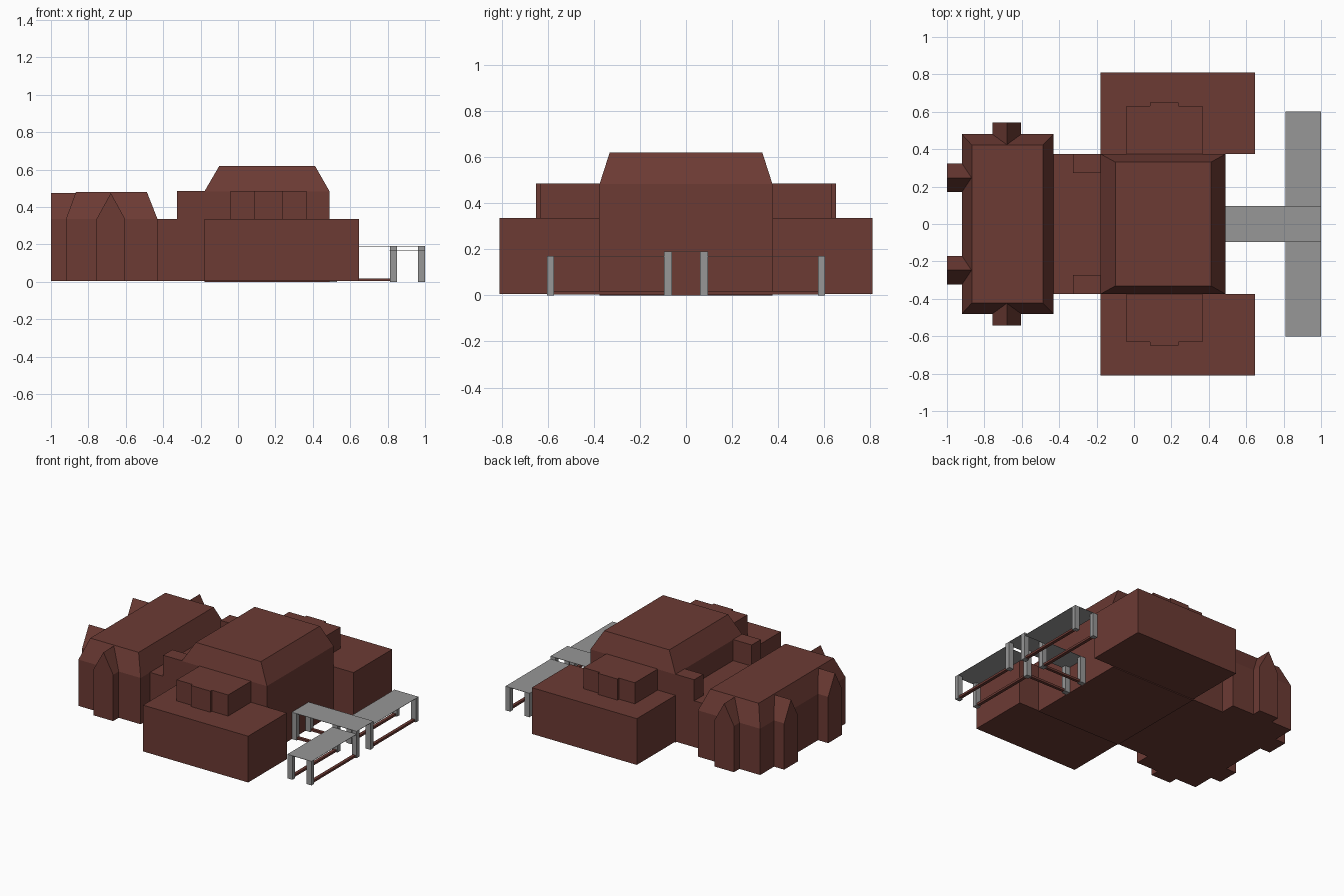
import bpy, bmesh
from mathutils import Matrix

if "Cube" in bpy.data.objects:
    bpy.data.objects.remove(bpy.data.objects["Cube"])

def material(name, rgb):
    m = bpy.data.materials.new(name)
    m.diffuse_color = (*rgb, 1)
    m.use_nodes = True
    m.node_tree.nodes["Principled BSDF"].inputs["Base Color"].default_value = m.diffuse_color
    return m

BRICK = material("brick red", (0.150, 0.043, 0.034))
GREY = material("canopy grey", (0.31, 0.31, 0.31))

def finish(name, bm, mat):
    bmesh.ops.recalc_face_normals(bm, faces=bm.faces)
    me = bpy.data.meshes.new(name)
    bm.to_mesh(me)
    bm.free()
    me.materials.append(mat)
    ob = bpy.data.objects.new(name, me)
    bpy.context.collection.objects.link(ob)
    return ob

def box(name, x, y, z, mat=BRICK):
    bm = bmesh.new()
    bmesh.ops.create_cube(bm, size=1)
    for v in bm.verts:
        v.co = [r[0] if c < 0 else r[1] for c, r in zip(v.co, (x, y, z))]
    return finish(name, bm, mat)

def hip_block(name, x, y, z0, eave, top, tx, ty):
    """Walls rising to an eave, then sloping in to a flat top."""
    bm = bmesh.new()
    rings = [[bm.verts.new((r[0][i], r[1][j], z)) for i, j in ((0, 0), (1, 0), (1, 1), (0, 1))]
             for r, z in (((x, y), z0), ((x, y), eave), ((tx, ty), top))]
    for a, b in zip(rings, rings[1:]):
        for i in range(4):
            k = (i + 1) % 4
            bm.faces.new((a[i], a[k], b[k], b[i]))
    bm.faces.new(rings[0])
    bm.faces.new(rings[-1])
    return finish(name, bm, BRICK)

def gable_bay(name, centre, depth, matrix):
    """Pentagon profile in local XZ, pushed along local +Y."""
    bm = bmesh.new()
    w = 0.077
    pts = [(-w, BASE), (w, BASE), (w, 0.335), (0, 0.475), (-w, 0.335)]
    f = bm.faces.new([bm.verts.new((centre + px, depth[0], pz)) for px, pz in pts])
    ext = bmesh.ops.extrude_face_region(bm, geom=[f])
    bmesh.ops.translate(bm, vec=(0, depth[1] - depth[0], 0),
                        verts=[g for g in ext["geom"] if isinstance(g, bmesh.types.BMVert)])
    bmesh.ops.transform(bm, matrix=matrix, verts=bm.verts)
    return finish(name, bm, BRICK)

def span(s, a, b):
    return tuple(sorted((s * a, s * b)))

BASE = 0.006

# Main masses
hip_block("entrance_hall", (-0.92, -0.43), (-0.48, 0.48), BASE, 0.335, 0.48,
          (-0.867, -0.487), (-0.422, 0.422))
hip_block("central_hall", (-0.18, 0.49), (-0.375, 0.375), 0, 0.483, 0.62,
          (-0.10, 0.412), (-0.331, 0.331))
box("connector", (-0.43, -0.18), (-0.375, 0.375), (BASE, 0.335))

# Gabled bays on the entrance hall
turn = Matrix(((0, 1, 0, 0), (1, 0, 0, 0), (0, 0, 1, 0), (0, 0, 0, 1)))
for s, side in ((-1, "front"), (1, "back")):
    gable_bay(f"{side}_end_bay", -0.68, (0.42, 0.542), Matrix.Diagonal((1, s, 1, 1)))
    gable_bay(f"{side}_street_bay", s * 0.247, (-1.0, -0.865), turn)

    # Side wing with stepped roof room
    box(f"{side}_wing", (-0.18, 0.647), span(s, 0.375, 0.81), (BASE, 0.335))
    box(f"{side}_roof_room", (-0.04, 0.365), span(s, 0.375, 0.632), (0.335, 0.485))
    box(f"{side}_roof_room_bump", (0.085, 0.237), span(s, 0.632, 0.65), (0.335, 0.485))
    box(f"{side}_stair_tower", (-0.327, -0.18), span(s, 0.272, 0.375), (0.335, 0.485))

    # Covered walk: posts, kerbs and lower side roof
    for i, x in enumerate((0.49, 0.812, 0.962)):
        box(f"{side}_walk_post_{i}", (x, x + 0.038), span(s, 0.06, 0.095), (0, 0.19), GREY)
    for i, x in enumerate((0.812, 0.962)):
        box(f"{side}_end_post_{i}", (x, x + 0.038), span(s, 0.572, 0.602), (0, 0.17), GREY)
        box(f"{side}_cross_kerb_{i}", (x + 0.008, x + 0.03), span(s, 0.095, 0.572), (0.004, 0.019))
    box(f"{side}_walk_kerb", (0.528, 0.812), span(s, 0.067, 0.088), (0.004, 0.019))
    box(f"{side}_cross_roof", (0.81, 1.0), span(s, 0.095, 0.602), (0.169, 0.171), GREY)

box("walk_roof", (0.49, 1.0), (-0.095, 0.095), (0.189, 0.191), GREY)
